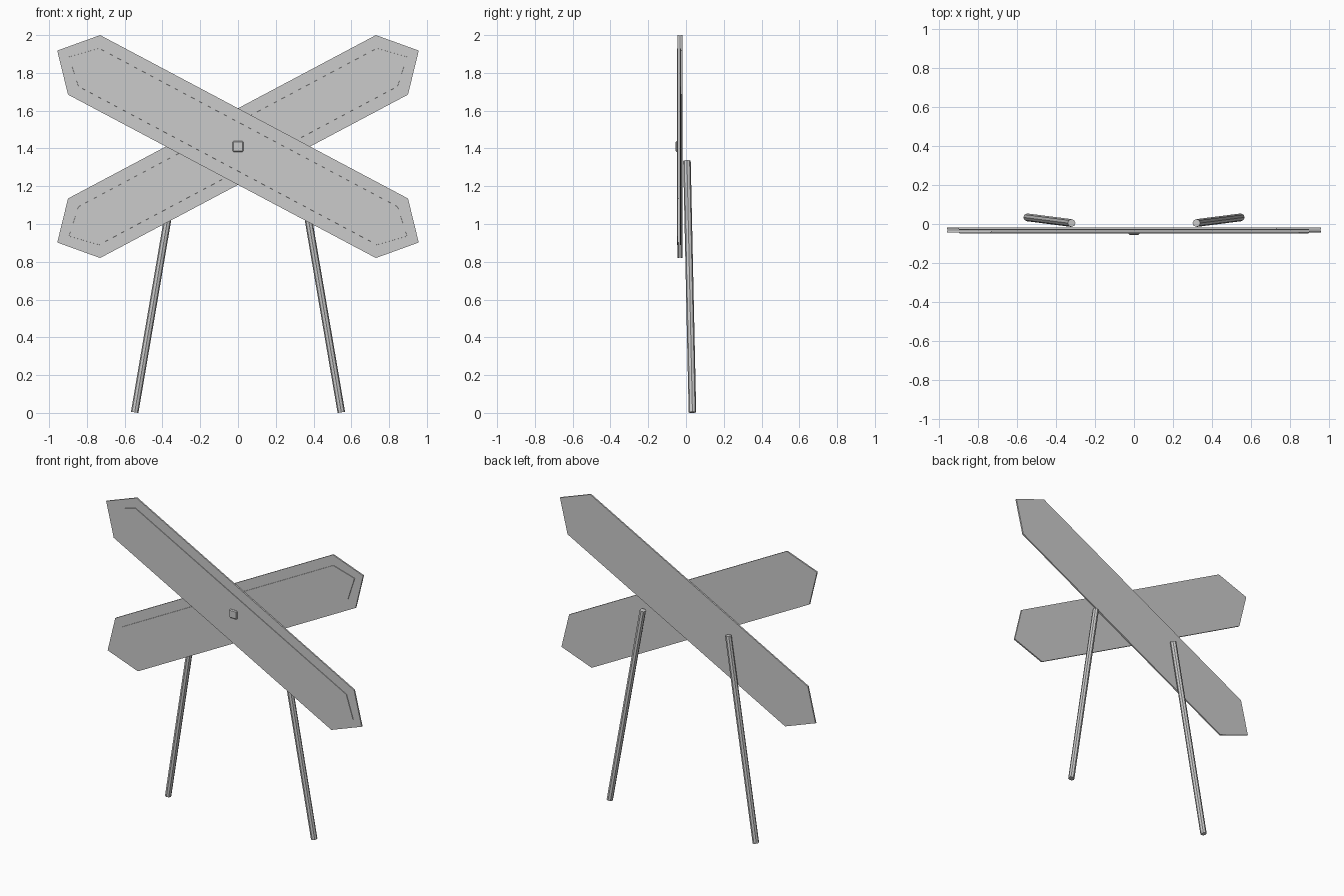
import bpy
import bmesh
from mathutils import Vector

cube = bpy.data.objects.get("Cube")
if cube:
    bpy.data.objects.remove(cube, do_unlink=True)

grey = bpy.data.materials.new("light_grey")
grey.use_nodes = True
grey.diffuse_color = (0.6, 0.6, 0.6, 1)
grey.node_tree.nodes["Principled BSDF"].inputs["Base Color"].default_value = (0.6, 0.6, 0.6, 1)

CENTRE_Z = 1.41
# half of the board outline; the other half is its point reflection
HALF = [(-0.73, 0.59), (-0.957, 0.508), (-0.90, 0.275)]


def add_object(name, bm):
    bmesh.ops.recalc_face_normals(bm, faces=bm.faces)
    mesh = bpy.data.meshes.new(name)
    bm.to_mesh(mesh)
    bm.free()
    mesh.materials.append(grey)
    obj = bpy.data.objects.new(name, mesh)
    bpy.context.collection.objects.link(obj)
    return obj


def board(name, side, y_back, thickness, relief):
    """Pointed board with a thin raised panel on its front."""
    bm = bmesh.new()
    outline = HALF + [(-x, -z) for x, z in HALF]
    back = bm.faces.new([bm.verts.new((side * x, y_back, CENTRE_Z + z)) for x, z in outline])
    res = bmesh.ops.extrude_face_region(bm, geom=[back], use_keep_orig=True)
    bmesh.ops.translate(bm, vec=(0, -thickness, 0),
                        verts=[g for g in res["geom"] if isinstance(g, bmesh.types.BMVert)])
    bmesh.ops.recalc_face_normals(bm, faces=bm.faces)
    # inset the border, then a narrow step that is pulled forward
    front = min(bm.faces, key=lambda f: f.calc_center_median().y)
    bmesh.ops.inset_individual(bm, faces=[front], thickness=0.07)
    bmesh.ops.inset_individual(bm, faces=[front], thickness=0.0005)
    bmesh.ops.translate(bm, vec=(0, -relief, 0), verts=list(front.verts))
    return add_object(name, bm)


board("front_board", 1, -0.034, 0.010, 0.004)
board("back_board", -1, -0.018, 0.010, 0.004)

# square bolt head with softened edges
bm = bmesh.new()
bmesh.ops.create_cube(bm, size=1)
bmesh.ops.scale(bm, vec=(0.058, 0.02, 0.058), verts=bm.verts)
bmesh.ops.bevel(bm, geom=list(bm.edges), offset=0.006, segments=1, affect='EDGES')
bolt = add_object("bolt_head", bm)
bolt.location = (0, -0.046, CENTRE_Z)

# splayed octagonal legs
for name, side in (("left_leg", 1), ("right_leg", -1)):
    foot = Vector((side * 0.547, 0.034, 0.003))
    top = Vector((side * 0.32, 0.005, 1.335))
    axis = top - foot
    bm = bmesh.new()
    bmesh.ops.create_cone(bm, cap_ends=True, segments=8, radius1=0.02, radius2=0.02,
                          depth=axis.length)
    bmesh.ops.rotate(bm, verts=bm.verts, cent=(0, 0, 0),
                     matrix=Vector((0, 0, 1)).rotation_difference(axis).to_matrix())
    leg = add_object(name, bm)
    leg.location = (foot + top) / 2
